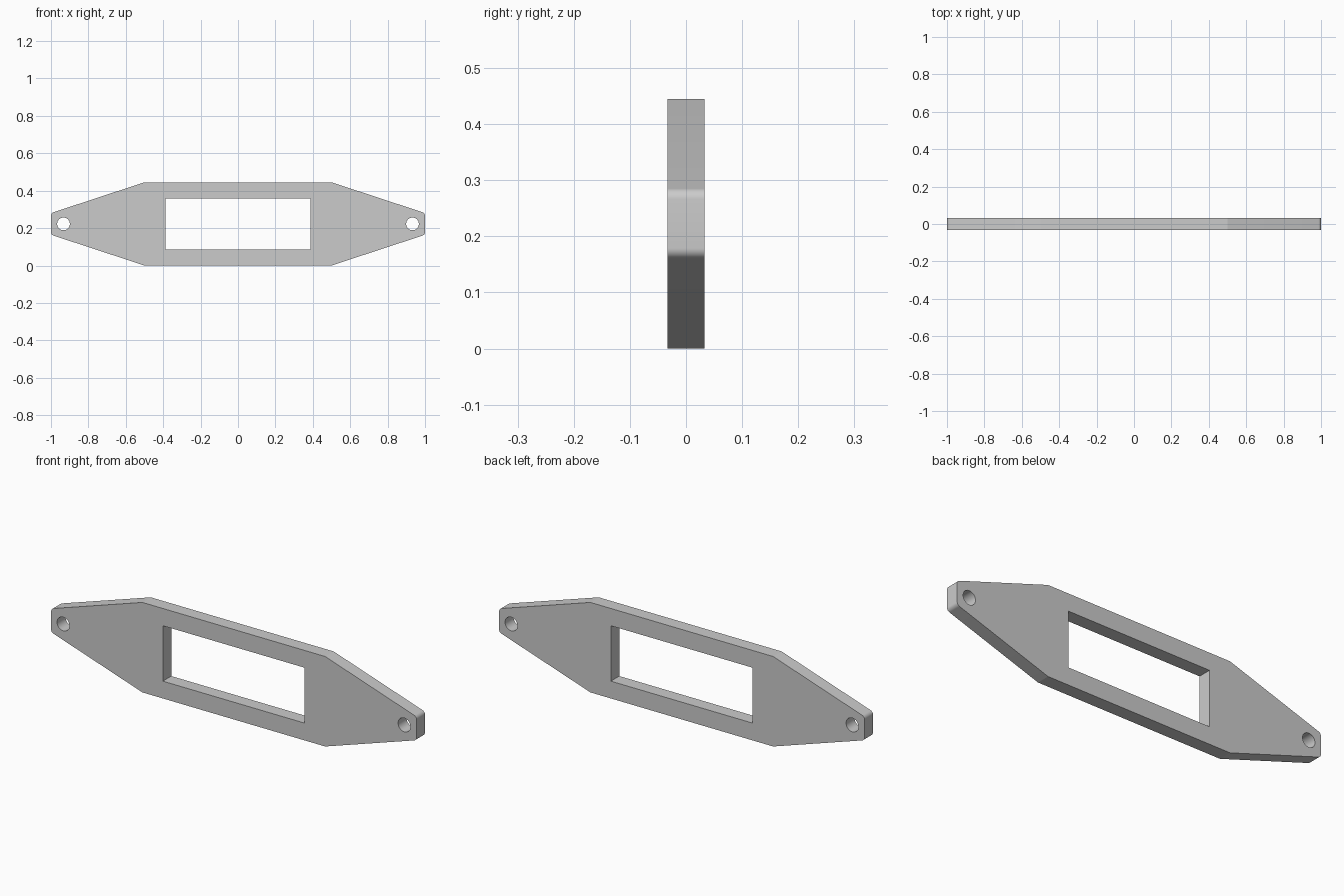
import bpy
import bmesh
from math import cos, sin, pi, radians
from mathutils import Vector

cube = bpy.data.objects.get("Cube")
if cube:
    bpy.data.objects.remove(cube, do_unlink=True)

THICK = 0.066
HEIGHT = 0.445
MID = HEIGHT / 2


def rounded(corner, before, after, radius, steps=8):
    """Arc of points that rounds one convex corner."""
    c = Vector(corner)
    a = (Vector(before) - c).normalized()
    b = (Vector(after) - c).normalized()
    half = a.angle(b) / 2
    centre = c + (a + b).normalized() * radius / sin(half)
    reach = radius * cos(half) / sin(half)
    start = (c + a * reach - centre).normalized()
    end = (c + b * reach - centre).normalized()
    return [centre + start.slerp(end, i / steps).normalized() * radius
            for i in range(steps + 1)]


def circle(x, z, radius, count=40):
    return [(x + radius * cos(2 * pi * i / count), z + radius * sin(2 * pi * i / count))
            for i in range(count)]


def add_loop(bm, points):
    verts = [bm.verts.new((p[0], -THICK / 2, p[1])) for p in points]
    return [bm.edges.new((v, verts[i - 1])) for i, v in enumerate(verts)]


# Outer outline: long plate tapering to blunt, rounded ends
tip = 0.058
corners = [(-0.5, 0), (0.5, 0), (1, MID - tip), (1, MID + tip),
           (0.5, HEIGHT), (-0.5, HEIGHT), (-1, MID + tip), (-1, MID - tip)]
outline = []
for i, corner in enumerate(corners):
    if abs(corner[0]) == 1:
        outline += rounded(corner, corners[i - 1], corners[(i + 1) % len(corners)], 0.02)
    else:
        outline.append(corner)

# Central window and the two screw holes
w, h = 0.388, 0.137
window = [(-w, MID - h), (w, MID - h), (w, MID + h), (-w, MID + h)]
loops = [outline, window, circle(-0.933, MID, 0.034), circle(0.933, MID, 0.034)]

# Fill the flat profile and extrude it to the plate thickness
bm = bmesh.new()
edges = [e for points in loops for e in add_loop(bm, points)]
bmesh.ops.triangle_fill(bm, edges=edges, use_beauty=True, normal=(0, -1, 0))
result = bmesh.ops.extrude_face_region(bm, geom=bm.faces[:], use_keep_orig=True)
moved = [g for g in result["geom"] if isinstance(g, bmesh.types.BMVert)]
bmesh.ops.translate(bm, verts=moved, vec=(0, THICK, 0))
bmesh.ops.recalc_face_normals(bm, faces=bm.faces[:])
mesh = bpy.data.meshes.new("mounting_plate")
bm.to_mesh(mesh)
bm.free()

plate = bpy.data.objects.new("mounting_plate", mesh)
bpy.context.collection.objects.link(plate)

# Plain light grey material
grey = bpy.data.materials.new("light_grey")
grey.use_nodes = True
colour = (0.6, 0.6, 0.6, 1)
grey.diffuse_color = colour
grey.node_tree.nodes["Principled BSDF"].inputs["Base Color"].default_value = colour
mesh.materials.append(grey)

# Smooth holes and rounded ends, crisp edges elsewhere
bpy.ops.object.select_all(action="DESELECT")
plate.select_set(True)
bpy.context.view_layer.objects.active = plate
bpy.ops.object.shade_smooth_by_angle(angle=radians(14))
